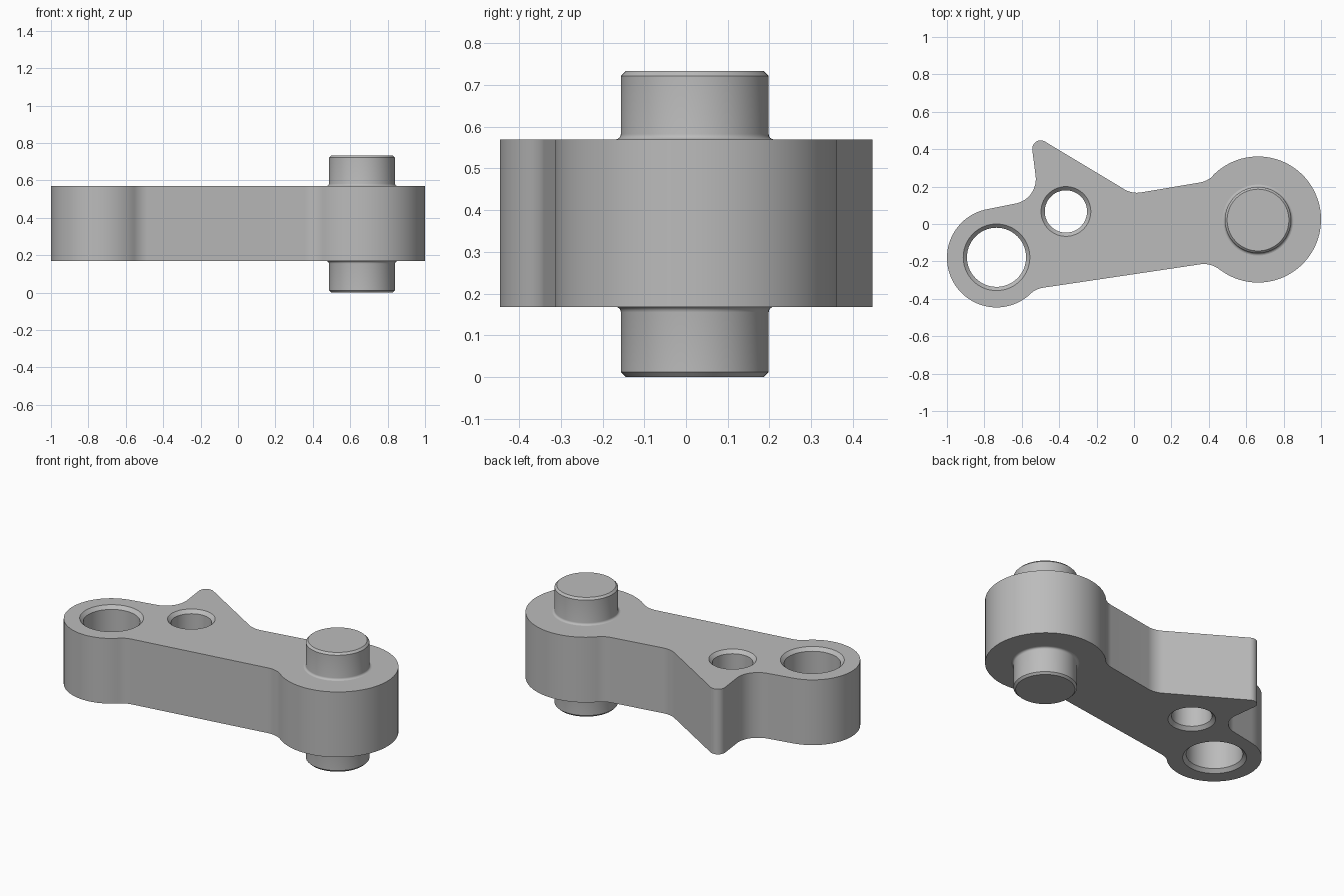
import bpy
import bmesh
from math import pi, tau, cos, sin, acos, atan2, hypot, ceil

cube = bpy.data.objects.get("Cube")
if cube:
    bpy.data.objects.remove(cube, do_unlink=True)

BOTTOM, TOP, PIN_TOP = 0.168, 0.569, 0.733
PIN = (0.663, 0.021)
FILLET = -0.133

steel = bpy.data.materials.new("grey_steel")
steel.use_nodes = True
GREY = (0.5, 0.5, 0.5, 1)
steel.diffuse_color = GREY
steel.node_tree.nodes["Principled BSDF"].inputs["Base Color"].default_value = GREY


def make_object(name, bm):
    bmesh.ops.recalc_face_normals(bm, faces=bm.faces)
    mesh = bpy.data.meshes.new(name)
    bm.to_mesh(mesh)
    bm.free()
    mesh.materials.append(steel)
    obj = bpy.data.objects.new(name, mesh)
    bpy.context.collection.objects.link(obj)
    return obj


def select(obj):
    bpy.ops.object.select_all(action='DESELECT')
    obj.select_set(True)
    bpy.context.view_layer.objects.active = obj


def belt(circles):
    """Outline of tangent lines and arcs; a negative radius is a concave fillet."""
    normals = []
    for (x1, y1, r1), (x2, y2, r2) in zip(circles, circles[1:] + circles[:1]):
        dx, dy = x2 - x1, y2 - y1
        ratio = max(-1, min(1, (r1 - r2) / hypot(dx, dy)))
        normals.append(atan2(dy, dx) - acos(ratio))
    points = []
    for i, (x, y, r) in enumerate(circles):
        start, end = normals[i - 1], normals[i]
        sweep = (end - start) % tau if r > 0 else -((start - end) % tau)
        steps = max(4, ceil(abs(sweep) / tau * 96))
        for k in range(steps + 1):
            a = start + sweep * k / steps
            points.append((x + r * cos(a), y + r * sin(a)))
    return points


def lathe(name, center, profile, segments=96):
    """Closed solid turned around a vertical axis from (radius, z) pairs."""
    bm = bmesh.new()
    rings = [[bm.verts.new((center[0] + r * cos(tau * k / segments),
                            center[1] + r * sin(tau * k / segments), z))
              for k in range(segments)] for r, z in profile]
    for low, high in zip(rings, rings[1:]):
        for k in range(segments):
            n = (k + 1) % segments
            bm.faces.new((low[k], low[n], high[n], high[k]))
    bm.faces.new(rings[0])
    bm.faces.new(rings[-1])
    return make_object(name, bm)


# Lever plate: two round ends, a spur, and fillets where they meet the arm
outline = belt([
    (0.663, 0.024, 0.337),       # large round end
    (0.33, 0.353, FILLET),
    (0.016, 0.300, FILLET),
    (-0.499, 0.402, 0.045),      # spur tip
    (-0.658, 0.24, FILLET),
    (-0.735, -0.181, 0.265),     # small round end
    (-0.465, -0.472, FILLET),
    (0.374, -0.347, FILLET),
])
bm = bmesh.new()
base = bm.faces.new([bm.verts.new((x, y, BOTTOM)) for x, y in outline])
side = bmesh.ops.extrude_face_region(bm, geom=[base])
bmesh.ops.translate(bm, vec=(0, 0, TOP - BOTTOM),
                    verts=[v for v in side["geom"] if isinstance(v, bmesh.types.BMVert)])
bmesh.ops.remove_doubles(bm, verts=bm.verts, dist=0.0005)
plate = make_object("lever_plate", bm)

# Through holes with a chamfer at both mouths
CHAMFER, OVER = 0.02, 0.02
for name, center, r in (("large_hole", (-0.735, -0.178), 0.158),
                        ("small_hole", (-0.364, 0.067), 0.113)):
    wide = r + CHAMFER + OVER
    cutter = lathe(name + "_cutter", center, [
        (wide, BOTTOM - OVER), (r, BOTTOM + CHAMFER),
        (r, TOP - CHAMFER), (wide, TOP + OVER)])
    cutter.hide_render = True
    cut = plate.modifiers.new(name, 'BOOLEAN')
    cut.operation = 'DIFFERENCE'
    cut.solver = 'EXACT'
    cut.object = cutter
    select(plate)
    bpy.ops.object.modifier_apply(modifier=cut.name)
    bpy.data.objects.remove(cutter, do_unlink=True)

# Pin: chamfered ends and a small fillet at each face of the plate
R, EDGE, ROOT = 0.177, 0.012, 0.013
root = [(R + ROOT * (1 - sin(a)), ROOT * (1 - cos(a)))
        for a in (pi / 2 * k / 4 for k in range(5))]
upper = [(r, TOP + z) for r, z in root]
lower = [(r, BOTTOM - z) for r, z in reversed(root)]
pin = lathe("pivot_pin", PIN, [(R - EDGE, 0), (R, EDGE)] + lower + upper
            + [(R, PIN_TOP - EDGE), (R - EDGE, PIN_TOP)])

for obj in (plate, pin):
    select(obj)
    bpy.ops.object.shade_smooth_by_angle(angle=pi / 6)
